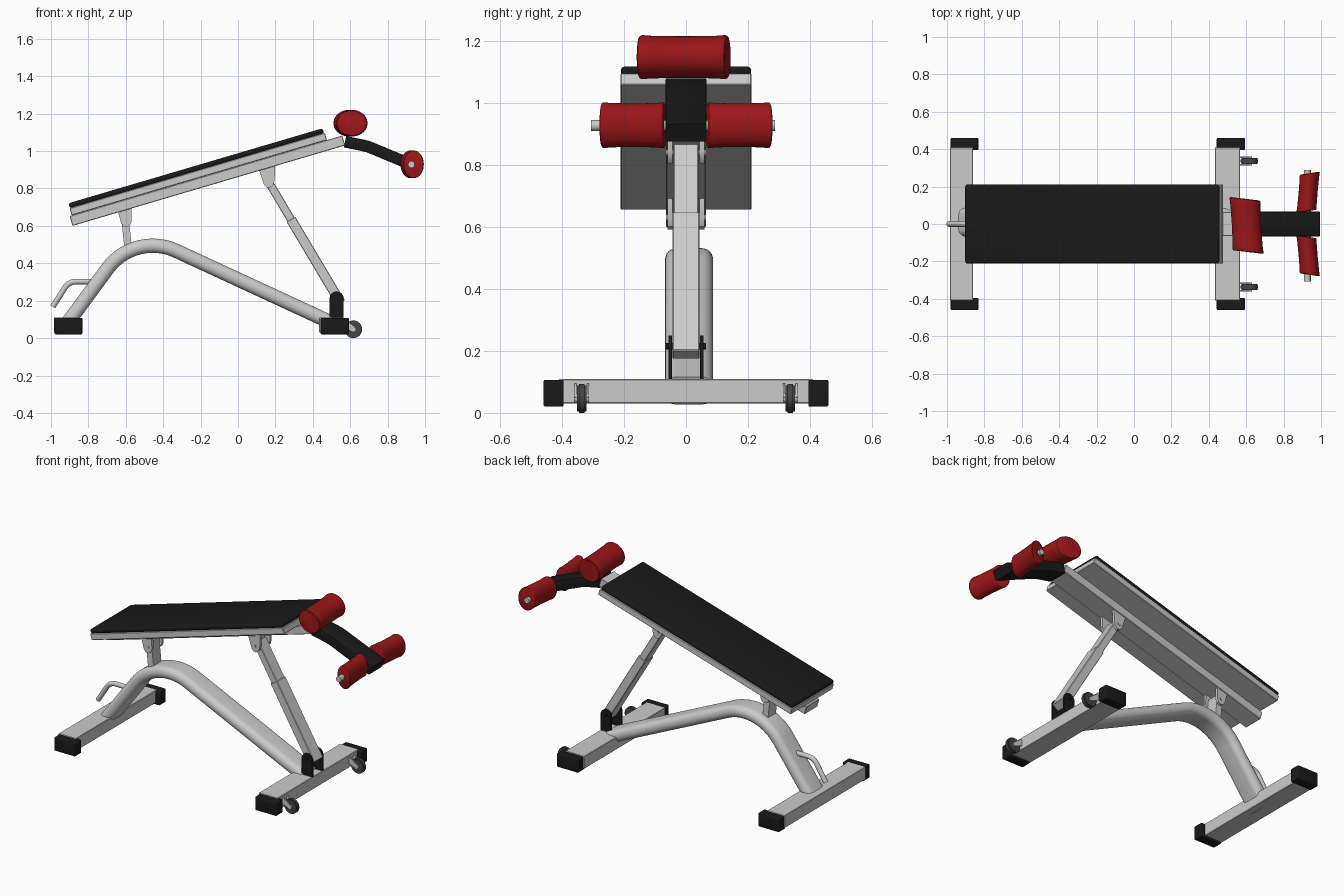
import bpy, bmesh
from math import sin, cos, pi, atan2, radians, tan
from mathutils import Vector, Matrix

if "Cube" in bpy.data.objects:
    bpy.data.objects.remove(bpy.data.objects["Cube"])


def material(name, rgb):
    m = bpy.data.materials.new(name)
    m.diffuse_color = (*rgb, 1)
    m.use_nodes = True
    m.node_tree.nodes["Principled BSDF"].inputs["Base Color"].default_value = m.diffuse_color
    return m


BLACK = material("black", (0.01, 0.01, 0.01))
RUBBER = material("rubber", (0.06, 0.06, 0.06))
RED = material("red", (0.33, 0.008, 0.01))


def finish(name, bm, mat=None, matrix=None):
    if matrix:
        bm.transform(matrix)
    bmesh.ops.recalc_face_normals(bm, faces=bm.faces)
    for f in bm.faces:
        f.smooth = True
    for e in bm.edges:
        e.smooth = e.calc_face_angle(0) < radians(35)
    me = bpy.data.meshes.new(name)
    bm.to_mesh(me)
    bm.free()
    ob = bpy.data.objects.new(name, me)
    bpy.context.collection.objects.link(ob)
    if mat:
        me.materials.append(mat)
    return ob


def box(name, x, y, z, mat=None, bevel=0.0, matrix=None, seg=3):
    bm = bmesh.new()
    bmesh.ops.create_cube(bm, size=1)
    for v in bm.verts:
        v.co = [(a + b) / 2 + c * (b - a) for (a, b), c in zip((x, y, z), v.co)]
    if bevel:
        bmesh.ops.bevel(bm, geom=bm.edges[:], offset=bevel, segments=seg,
                        profile=0.5, affect='EDGES')
    return finish(name, bm, mat, matrix)


def loft(name, rings, mat=None):
    bm = bmesh.new()
    vs = [[bm.verts.new(p) for p in r] for r in rings]
    n = len(vs[0])
    for a, b in zip(vs, vs[1:]):
        for i in range(n):
            j = (i + 1) % n
            bm.faces.new((a[i], a[j], b[j], b[i]))
    bm.faces.new(vs[0])
    bm.faces.new(vs[-1])
    return finish(name, bm, mat)


def plate(name, outline, y0, y1, mat=None):
    return loft(name, [[(x, y, z) for x, z in outline] for y in (y0, y1)], mat)


def cylinder(name, x, z, r, y0, y1, mat=None, n=24):
    c = [(x + r * cos(2 * pi * i / n), z + r * sin(2 * pi * i / n)) for i in range(n)]
    return plate(name, c, y0, y1, mat)


def fillet(pts, radius, n=14):
    """Round the inner corners of an xz path with circular arcs."""
    pts = [Vector(p) for p in pts]
    out = [pts[0]]
    for a, p, b in zip(pts, pts[1:], pts[2:]):
        d0, d1 = (a - p).normalized(), (b - p).normalized()
        half = d0.angle(d1) / 2
        c = p + (d0 + d1).normalized() * radius / sin(half)
        t = radius / tan(half)
        s, e = p + d0 * t - c, p + d1 * t - c
        out += [c + (s.lerp(e, i / n)).normalized() * radius for i in range(n + 1)]
    return out + [pts[-1]]


def rounded(w, h, r, n=6):
    """Rounded rectangle section, w along y and h across the path."""
    out = []
    for k, (sx, sy) in enumerate(((1, 1), (-1, 1), (-1, -1), (1, -1))):
        for i in range(n + 1):
            a = (k + i / n) * pi / 2
            out.append((sx * (w / 2 - r) + r * cos(a), sy * (h / 2 - r) + r * sin(a)))
    return out


def sweep(name, path, section, y=0.0, mat=None):
    rings = []
    for i, p in enumerate(path):
        t = (path[min(i + 1, len(path) - 1)] - path[max(i - 1, 0)]).normalized()
        rings.append([(p.x - t.y * h, y + w, p.y + t.x * h) for w, h in section])
    return loft(name, rings, mat)


def frame(x, z, angle):
    return Matrix.Translation((x, 0, z)) @ Matrix.Rotation(-angle, 4, 'Y')


def roller(name, a, b, z, rx, rz, shear):
    """Foam roller with flared rims and slanted ends, from a to b (xy)."""
    rings = []
    for t, s in ((0, .92), (.012, .98), (.035, 1), (.15, .965), (.5, .95),
                 (.85, .965), (.965, 1), (.988, .98), (1, .92)):
        x, y = Vector(a).lerp(Vector(b), t)
        ring = []
        for i in range(40):
            u, w = cos(i * pi / 20) * rx * s, sin(i * pi / 20) * rz * s
            ring.append((x + u, y + shear * u, z + w))
        rings.append(ring)
    return loft(name, rings, RED)


# Cross feet with end caps
for label, x0, x1, c0, c1 in (("rear", -.985, -.86, -.98, -.832),
                              ("front", .433, .567, .442, .593)):
    box(label + "_foot_beam", (x0, x1), (-.41, .41), (.03, .11), bevel=.003, seg=1)
    for s in (-1, 1):
        box(f"{label}_foot_cap", (c0, c1), sorted((s * .395, s * .46)), (.02, .107), BLACK, .006)

# Arched main tube and carry handle
sweep("arched_main_tube", fillet([(-.934, .05), (-.552, .569), (.5, .082)], .30, 24),
      rounded(.155, .076, .036), .01)
sweep("carry_handle", fillet([(-.99, .168), (-.905, .302), (-.78, .302)], .07, 10),
      rounded(.03, .03, .0149, 4))

# Tilted back rest: rail, board and pad
tilt = frame(-.885, .60, atan2(.295, 1))
box("support_rail", (0, 1.52), (-.065, .065), (0, .055), matrix=tilt, bevel=.003, seg=1)
box("back_board", (.012, 1.435), (-.212, .212), (.055, .095), matrix=tilt, bevel=.003, seg=1)
box("back_pad", (.014, 1.43), (-.21, .21), (.093, .122), BLACK, .012, tilt)

# Short rear post and telescoping front strut
box("rear_post", (0, .2), (-.04, .04), (-.02, .02), matrix=frame(-.585, .46, radians(96)))
strut = frame(.155, .85, atan2(-.63, .375))
box("strut_inner_tube", (-.01, .42), (-.04, .04), (-.022, .022), matrix=strut, bevel=.003, seg=1)
box("strut_outer_tube", (.25, .77), (-.044, .044), (-.027, .027), matrix=strut, bevel=.003, seg=1)

# Pivot plates, mirrored across the centre line
arch = [(.49, .105), (.565, .105)] + [
    (.5275 + .0375 * cos(i * pi / 12), .212 + .0375 * sin(i * pi / 12)) for i in range(13)]
rear_plate = [(-.642, .677), (-.57, .70), (-.568, .625), (-.578, .602), (-.595, .593),
              (-.613, .598), (-.625, .615)]
front_plate = [(.112, .90), (.198, .926), (.196, .845), (.188, .818), (.17, .803),
               (.15, .807), (.138, .823)]
for s in (-1, 1):
    y0, y1 = sorted((s * .043, s * .06))
    plate("rear_pivot_plate", rear_plate, y0, y1)
    plate("front_pivot_plate", front_plate, y0, y1)
    plate("strut_base_plate", arch, *sorted((s * .046, s * .057)), BLACK)
for n, x, z in (("rear", -.598, .63), ("front", .16, .84), ("base", .527, .215)):
    cylinder(n + "_pivot_bolt", x, z, .01, -.064, .064, BLACK if n == "base" else None, 12)

# Transport wheels with forks
for s in (-1, 1):
    y = s * .337
    cylinder("wheel", .617, .047, .042, y - .015, y + .015, RUBBER, 32)
    cylinder("wheel_tread", .617, .047, .047, y - .009, y + .009, RUBBER, 32)
    cylinder("wheel_axle", .617, .047, .014, y - .024, y + .024, None, 16)
    for k in (-1, 1):
        plate("wheel_fork", [(.555, .095), (.575, .095), (.632, .052), (.618, .034), (.555, .06)],
              y + k * .02 - .003, y + k * .02 + .003)

# Black leg arm with its cross rod
sweep("leg_arm", fillet([(.572, 1.05), (.69, 1.026), (.982, .905)], .25, 8),
      rounded(.132, .062, .006, 2), mat=BLACK)
cylinder("roller_rod", .927, .928, .018, -.307, .288)

# Foam rollers
roller("knee_roller", (.593, .135), (.61, -.15), 1.149, .083, .071, -.12)
for s in (-1, 1):
    roller("ankle_roller", (.922, s * .068), (.94, s * .272), .929, .054, .074, s * .15)
